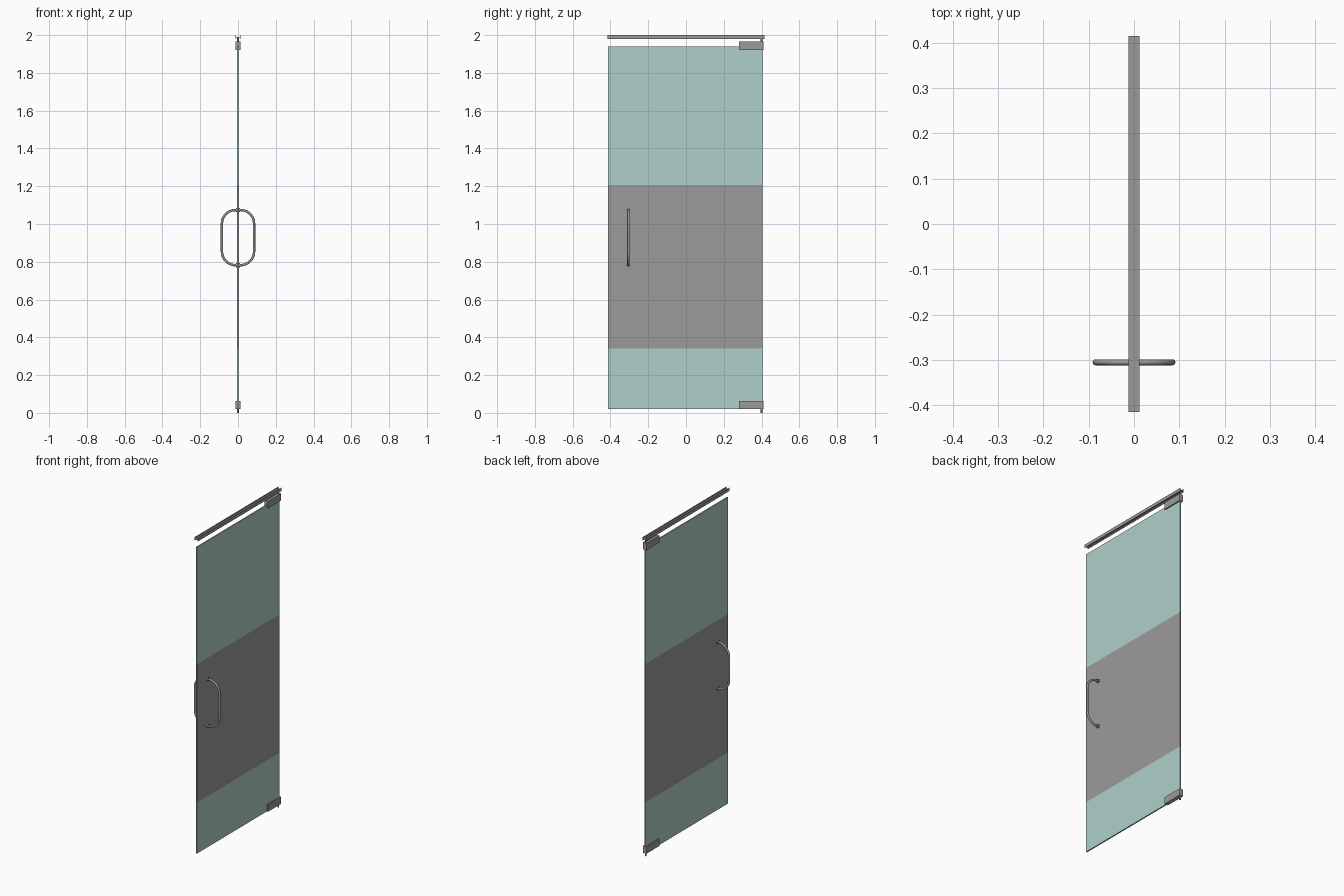
import bpy, bmesh, math
from mathutils import Vector, Matrix

cube = bpy.data.objects.get("Cube")
if cube:
    bpy.data.objects.remove(cube, do_unlink=True)


def material(name, rgb):
    m = bpy.data.materials.new(name)
    m.use_nodes = True
    m.diffuse_color = (*rgb, 1)
    m.node_tree.nodes["Principled BSDF"].inputs["Base Color"].default_value = (*rgb, 1)
    return m


glass = material("clear_glass", (0.43, 0.63, 0.59))
frosted = material("frosted_band", (0.335, 0.33, 0.33))
metal = material("brushed_metal", (0.33, 0.32, 0.315))


def add(name, bm, *mats):
    bmesh.ops.recalc_face_normals(bm, faces=bm.faces)
    me = bpy.data.meshes.new(name)
    bm.to_mesh(me)
    bm.free()
    for m in mats:
        me.materials.append(m)
    ob = bpy.data.objects.new(name, me)
    bpy.context.collection.objects.link(ob)
    return ob


def box(bm, lo, hi):
    lo, hi = Vector(lo), Vector(hi)
    mat = Matrix.Translation((lo + hi) / 2) @ Matrix.Diagonal((*(hi - lo), 1))
    bmesh.ops.create_cube(bm, size=1, matrix=mat)


def cylinder(bm, centre, radius, depth, turn=Matrix(), sides=16):
    bmesh.ops.create_cone(bm, cap_ends=True, segments=sides, radius1=radius, radius2=radius,
                          depth=depth, matrix=Matrix.Translation(centre) @ turn)


def smooth(ob):
    bpy.ops.object.select_all(action="DESELECT")
    ob.select_set(True)
    bpy.context.view_layer.objects.active = ob
    bpy.ops.object.shade_smooth_by_angle(angle=math.radians(40))


# Glass panel, cut at the two edges of the frosted band
BAND = (0.34, 1.207)
bm = bmesh.new()
box(bm, (-0.004, -0.412, 0.02), (0.004, 0.405, 1.94))
for z in BAND:
    bmesh.ops.bisect_plane(bm, geom=bm.verts[:] + bm.edges[:] + bm.faces[:],
                           plane_co=(0, 0, z), plane_no=(0, 0, 1))
panel = add("glass_panel", bm, glass, frosted)
for p in panel.data.polygons:
    p.material_index = int(BAND[0] < p.center.z < BAND[1])

# Overhead rail: two thin walls joined by a web
profile = [(-0.012, 1.98), (-0.0105, 1.98), (-0.0105, 1.988), (0.0105, 1.988),
           (0.0105, 1.98), (0.012, 1.98), (0.012, 2.0), (0.0105, 2.0),
           (0.0105, 1.99), (-0.0105, 1.99), (-0.0105, 2.0), (-0.012, 2.0)]
bm = bmesh.new()
face = bm.faces.new([bm.verts.new((x, -0.415, z)) for x, z in profile])
ext = bmesh.ops.extrude_face_region(bm, geom=[face])
bmesh.ops.translate(bm, vec=(0, 0.83, 0),
                    verts=[v for v in ext["geom"] if isinstance(v, bmesh.types.BMVert)])
add("overhead_rail", bm, metal)

# Corner clamps and their pivot pins
for name, z0, z1, p0, p1 in (("upper", 1.922, 1.966, 1.966, 1.989),
                             ("lower", 0.02, 0.064, 0.0, 0.02)):
    bm = bmesh.new()
    box(bm, (-0.012, 0.28, z0), (0.012, 0.41, z1))
    add(name + "_clamp", bm, metal)
    bm = bmesh.new()
    cylinder(bm, (0, 0.4, (p0 + p1) / 2), 0.005, p1 - p0)
    smooth(add(name + "_pivot_pin", bm, metal))

# Pull handles, one on each side of the glass, swept along a rounded path
Y, REACH, BOTTOM, TOP, BEND = -0.305, 0.085, 0.782, 1.074, 0.072
TURN = Matrix.Rotation(math.pi / 2, 4, "Y")
for name, side in (("left", 1), ("right", -1)):
    path = [(0.003, TOP)]
    for cz, start in ((TOP - BEND, 90), (BOTTOM + BEND, 0)):
        for i in range(13):
            a = math.radians(start - 7.5 * i)
            path.append((REACH - BEND + BEND * math.cos(a), cz + BEND * math.sin(a)))
    path.append((0.003, BOTTOM))

    bm = bmesh.new()
    rings = []
    for i, (x, z) in enumerate(path):
        a, b = path[max(i - 1, 0)], path[min(i + 1, len(path) - 1)]
        d = Vector((b[0] - a[0], 0, b[1] - a[1])).normalized()
        out = d.cross(Vector((0, 1, 0)))
        ring = []
        for k in range(12):
            t = math.tau * k / 12
            co = Vector((x, Y, z)) + 0.0065 * (math.cos(t) * out + math.sin(t) * Vector((0, 1, 0)))
            ring.append(bm.verts.new((side * co.x, co.y, co.z)))
        rings.append(ring)
    for r, s in zip(rings, rings[1:]):
        for k in range(12):
            bm.faces.new((r[k - 1], r[k], s[k], s[k - 1]))
    bm.faces.new(rings[0])
    bm.faces.new(rings[-1])
    smooth(add(name + "_pull_handle", bm, metal))

    # Round washers where the handle meets the glass
    bm = bmesh.new()
    for z in (BOTTOM, TOP):
        cylinder(bm, (side * 0.0075, Y, z), 0.011, 0.008, TURN)
    smooth(add(name + "_handle_washers", bm, metal))
